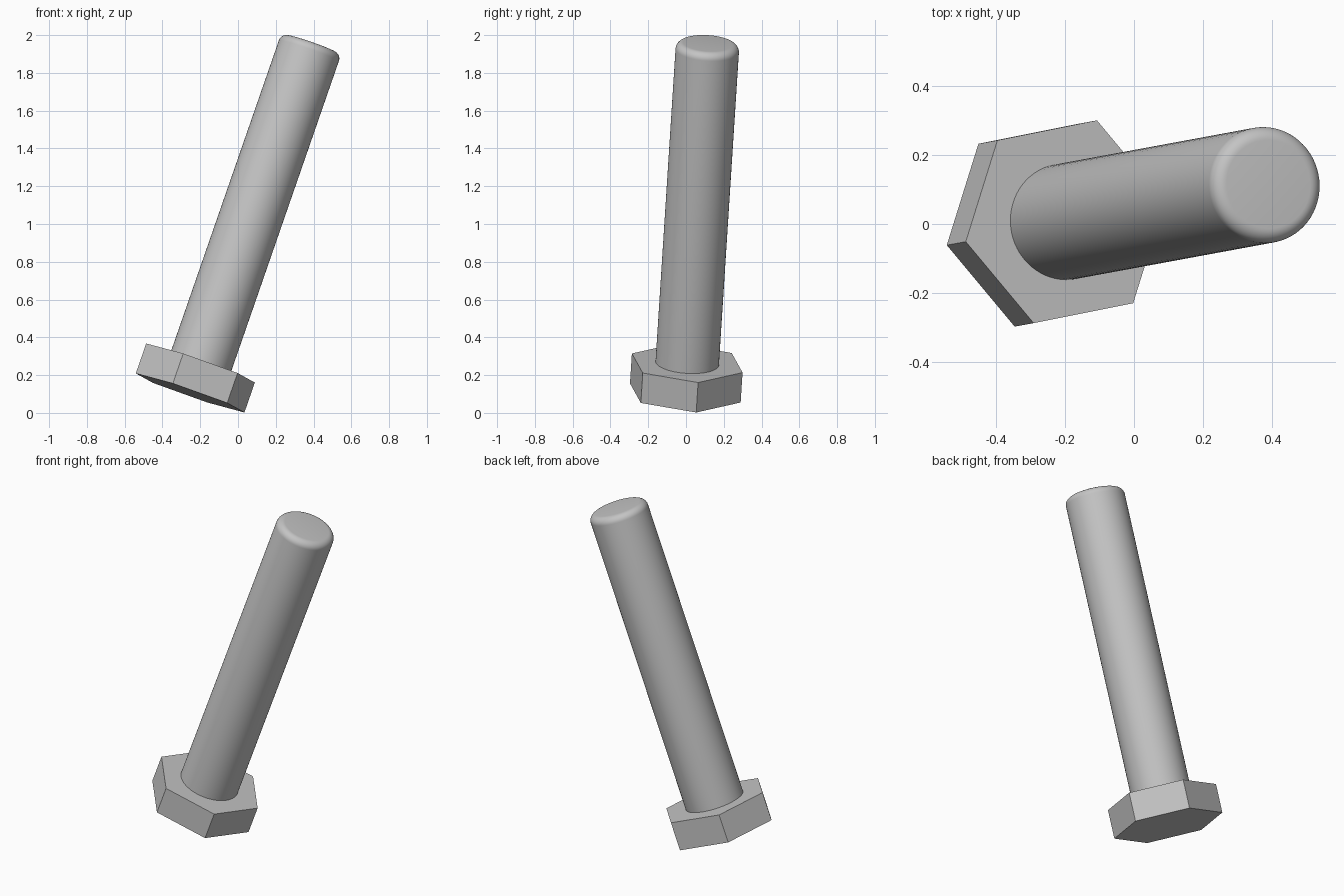
import bpy
import bmesh
from math import cos, sin, pi, radians
from mathutils import Matrix, Vector

cube = bpy.data.objects.get("Cube")
if cube:
    bpy.data.objects.remove(cube, do_unlink=True)

HEAD_RADIUS, HEAD_HEIGHT = 0.311, 0.168
SHAFT_RADIUS, SHAFT_LENGTH, FILLET = 0.168, 1.794, 0.04

# Plain steel grey for the whole bolt
steel = bpy.data.materials.new("steel_grey")
steel.use_nodes = True
colour = (0.55, 0.55, 0.55, 1)
steel.diffuse_color = colour
steel.node_tree.nodes["Principled BSDF"].inputs["Base Color"].default_value = colour

# Leaning frame: origin at the centre of the head's seat, local z along the shaft
axis = Vector((0.347, 0.064, 1)).normalized()
corner = Vector((-0.2875, -0.0575, 0.104))
u = (corner - axis * corner.dot(axis)).normalized()
v = axis.cross(u)
frame = Matrix.Translation((-0.1985, 0.0065, 0.264)) @ Matrix((u, v, axis)).transposed().to_4x4()


def lathe(name, profile, sides):
    """Closed solid from (radius, height) rings, capped at both ends."""
    bm = bmesh.new()
    rings = [[bm.verts.new((r * cos(2 * pi * i / sides), r * sin(2 * pi * i / sides), z))
              for i in range(sides)] for r, z in profile]
    for low, high in zip(rings, rings[1:]):
        for i in range(sides):
            j = (i + 1) % sides
            bm.faces.new((low[i], low[j], high[j], high[i]))
    bm.faces.new(rings[0][::-1])
    bm.faces.new(rings[-1])
    mesh = bpy.data.meshes.new(name)
    bm.to_mesh(mesh)
    bm.free()
    mesh.materials.append(steel)
    obj = bpy.data.objects.new(name, mesh)
    obj.matrix_world = frame
    bpy.context.collection.objects.link(obj)
    return obj


# Hexagonal head, flat shaded
lathe("hex_head", [(HEAD_RADIUS, -HEAD_HEIGHT), (HEAD_RADIUS, 0)], 6)

# Round shaft with a rounded rim at its free end
steps = 8
rim = [(SHAFT_RADIUS - FILLET + FILLET * cos(pi / 2 * k / steps),
        SHAFT_LENGTH - FILLET + FILLET * sin(pi / 2 * k / steps)) for k in range(steps + 1)]
shaft = lathe("shaft", [(SHAFT_RADIUS, -0.02)] + rim, 64)
bpy.ops.object.select_all(action="DESELECT")
shaft.select_set(True)
bpy.context.view_layer.objects.active = shaft
bpy.ops.object.shade_smooth_by_angle(angle=radians(30))
